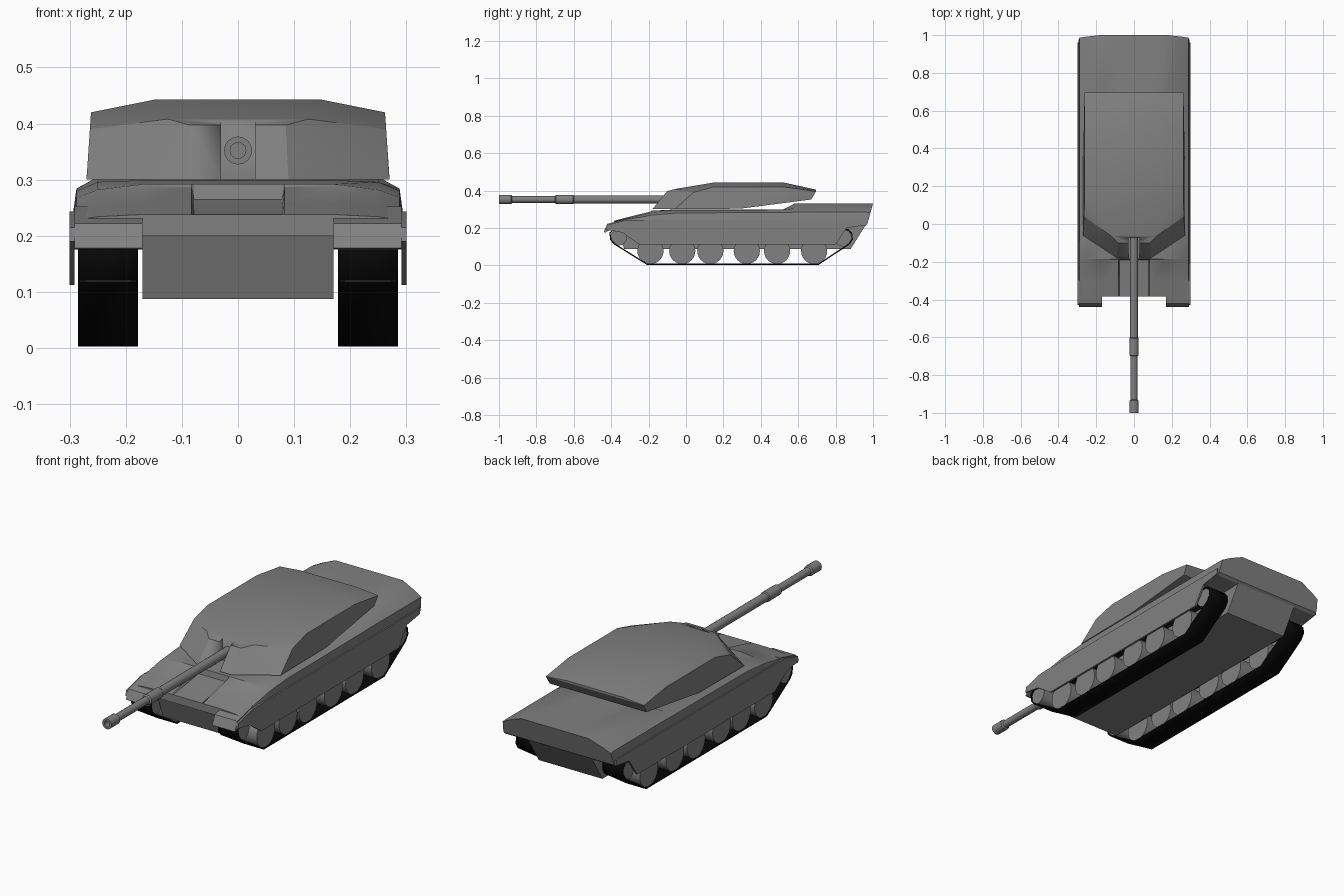
import bpy, bmesh, math
from mathutils import Vector, Matrix

old = bpy.data.objects.get("Cube")
if old:
    bpy.data.objects.remove(old, do_unlink=True)


def material(name, level):
    m = bpy.data.materials.new(name)
    m.use_nodes = True
    colour = (level, level, level, 1)
    m.diffuse_color = colour
    m.node_tree.nodes["Principled BSDF"].inputs["Base Color"].default_value = colour
    return m


GREY = material("armour grey", 0.22)
BLACK = material("track black", 0.002)


def finish(name, bm, mat=GREY, angle=25):
    bmesh.ops.recalc_face_normals(bm, faces=bm.faces)
    mesh = bpy.data.meshes.new(name)
    bm.to_mesh(mesh)
    bm.free()
    mesh.materials.append(mat)
    obj = bpy.data.objects.new(name, mesh)
    bpy.context.collection.objects.link(obj)
    bpy.ops.object.select_all(action='DESELECT')
    obj.select_set(True)
    bpy.context.view_layer.objects.active = obj
    bpy.ops.object.shade_smooth_by_angle(angle=math.radians(angle))
    return obj


def plate(name, profile, x0, x1, mat=GREY):
    """Extrude a (y, z) side profile from x0 to x1."""
    bm = bmesh.new()
    face = bm.faces.new([bm.verts.new((x0, y, z)) for y, z in profile])
    out = bmesh.ops.extrude_face_region(bm, geom=[face])["geom"]
    bmesh.ops.translate(bm, vec=(x1 - x0, 0, 0),
                        verts=[v for v in out if isinstance(v, bmesh.types.BMVert)])
    return finish(name, bm, mat)


def wheel(name, side, y, z, r):
    bm = bmesh.new()
    turn = Matrix.Translation((side * 0.232, y, z)) @ Matrix.Rotation(math.pi / 2, 4, 'Y')
    bmesh.ops.create_cone(bm, cap_ends=True, segments=24, radius1=r, radius2=r,
                          depth=0.1, matrix=turn)
    return finish(name, bm)


# Upper hull: cross-sections lofted from front to back, with a gun notch in the glacis
def section(y, notch, deck, shoulder, edge, floor, lean=0.0, inner=0.17):
    half = [(0.078, notch), (0.083, deck), (inner, deck), (0.25, shoulder),
            (0.288, edge), (0.294, min(0.24, edge - 0.006)), (0.294, floor)]
    ring = half + [(-x, z) for x, z in reversed(half)]
    return [(x, y + lean * (z - deck), z) for x, z in ring]


sections = [
    section(-0.385, 0.238, 0.238, 0.234, 0.228, 0.2),
    section(-0.31, 0.246, 0.258, 0.253, 0.245, 0.2),
    section(-0.19, 0.265, 0.287, 0.28, 0.267, 0.2),
    section(-0.185, 0.292, 0.292, 0.282, 0.268, 0.2),
    section(-0.05, 0.299, 0.299, 0.296, 0.28, 0.2),
    section(0.52, 0.299, 0.299, 0.297, 0.283, 0.2),
    section(0.58, 0.33, 0.33, 0.305, 0.284, 0.2, inner=0.18),
    section(0.97, 0.33, 0.33, 0.305, 0.284, 0.21, 0.12, 0.18),
    section(1.0, 0.33, 0.33, 0.302, 0.282, 0.22, 0.28, 0.18),
]
bm = bmesh.new()
rings = [[bm.verts.new(p) for p in s] for s in sections]
for a, b in zip(rings, rings[1:]):
    for i in range(len(a)):
        j = (i + 1) % len(a)
        bm.faces.new((a[i], a[j], b[j], b[i]))
bm.faces.new(rings[0])
bm.faces.new(rings[-1])
finish("upper_hull", bm)

# Lower hull tub
plate("lower_hull", [(-0.385, 0.237), (-0.33, 0.087), (0.88, 0.087), (0.965, 0.222)],
      -0.17, 0.17)

# Running gear, fenders and skirts on both sides
TRACK = [(-0.41, 0.175), (-0.405, 0.135), (-0.385, 0.112), (-0.21, 0.003), (0.71, 0.003),
         (0.875, 0.112), (0.892, 0.14), (0.89, 0.17), (0.87, 0.193), (-0.39, 0.193)]
SKIRT = [(-0.425, 0.215), (-0.43, 0.19), (-0.34, 0.175), (-0.25, 0.112), (0.8, 0.112),
         (0.86, 0.2), (0.96, 0.215), (0.96, 0.243), (-0.32, 0.243)]
FENDER = [(-0.3, 0.252), (-0.42, 0.222), (-0.44, 0.178), (-0.43, 0.176), (-0.39, 0.2), (-0.3, 0.2)]

for side, word in ((1, "left"), (-1, "right")):
    plate(word + "_fender", FENDER, side * 0.17, side * 0.291)
    plate(word + "_skirt", SKIRT, side * 0.291, side * 0.3)
    for i, y in enumerate((-0.19, -0.02, 0.13, 0.325, 0.487, 0.685)):
        wheel(f"{word}_road_wheel_{i + 1}", side, y, 0.077, 0.07)
    wheel(word + "_idler", side, -0.36, 0.15, 0.044)
    wheel(word + "_sprocket", side, 0.84, 0.146, 0.045)

    # Thin closed belt
    bm = bmesh.new()
    loops = [[bm.verts.new((side * x, y, z)) for y, z in TRACK] for x in (0.178, 0.285)]
    for i in range(len(TRACK)):
        j = (i + 1) % len(TRACK)
        bm.faces.new((loops[0][i], loops[0][j], loops[1][j], loops[1][i]))
    belt = finish(word + "_track", bm, BLACK)
    solid = belt.modifiers.new("thickness", 'SOLIDIFY')
    solid.thickness = 0.007
    solid.offset = -1

# Turret: faceted shell wrapped around its mirrored corners
corners = [
    (0.09, -0.18, 0.3), (0.27, -0.06, 0.3), (0.27, 0.29, 0.303), (0.258, 0.67, 0.352),
    (0.085, -0.1, 0.397), (0.125, -0.06, 0.408), (0.264, 0.04, 0.39),
    (0.147, 0.15, 0.443), (0.262, 0.15, 0.42), (0.147, 0.52, 0.443), (0.262, 0.52, 0.42),
    (0.147, 0.695, 0.405), (0.262, 0.695, 0.395),
]
bm = bmesh.new()
verts = [bm.verts.new((s * x, y, z)) for x, y, z in corners for s in (1, -1)]
bmesh.ops.convex_hull(bm, input=verts)
bmesh.ops.dissolve_limit(bm, angle_limit=math.radians(1), verts=bm.verts, edges=bm.edges)
turret = finish("turret", bm)

# Open slot for the gun in the turret front
cutter = plate("slot_cutter", [(-0.3, 0.25), (-0.3, 0.46), (-0.075, 0.46), (-0.075, 0.25)],
               -0.03, 0.03)
cut = turret.modifiers.new("gun slot", 'BOOLEAN')
cut.operation = 'DIFFERENCE'
cut.object = cutter
bpy.context.view_layer.objects.active = turret
bpy.ops.object.modifier_apply(modifier=cut.name)
bpy.data.objects.remove(cutter, do_unlink=True)

# Gun barrel: one turned profile of (radius, y) with sleeve, muzzle collar and bore
barrel = [(0, -0.07), (0.021, -0.07), (0.021, -0.6), (0.025, -0.605), (0.025, -0.695),
          (0.018, -0.7), (0.018, -0.93), (0.025, -0.935), (0.025, -1), (0.014, -1), (0.014, -0.95), (0, -0.95)]
bm = bmesh.new()
line = [bm.verts.new((r, y, 0.352)) for r, y in barrel]
edges = [bm.edges.new(pair) for pair in zip(line, line[1:])]
bmesh.ops.spin(bm, geom=line + edges, cent=(0, 0, 0.352), axis=(0, 1, 0),
               angle=math.tau, steps=16, use_duplicate=False)
bmesh.ops.remove_doubles(bm, verts=bm.verts, dist=0.0001)
finish("gun_barrel", bm)
